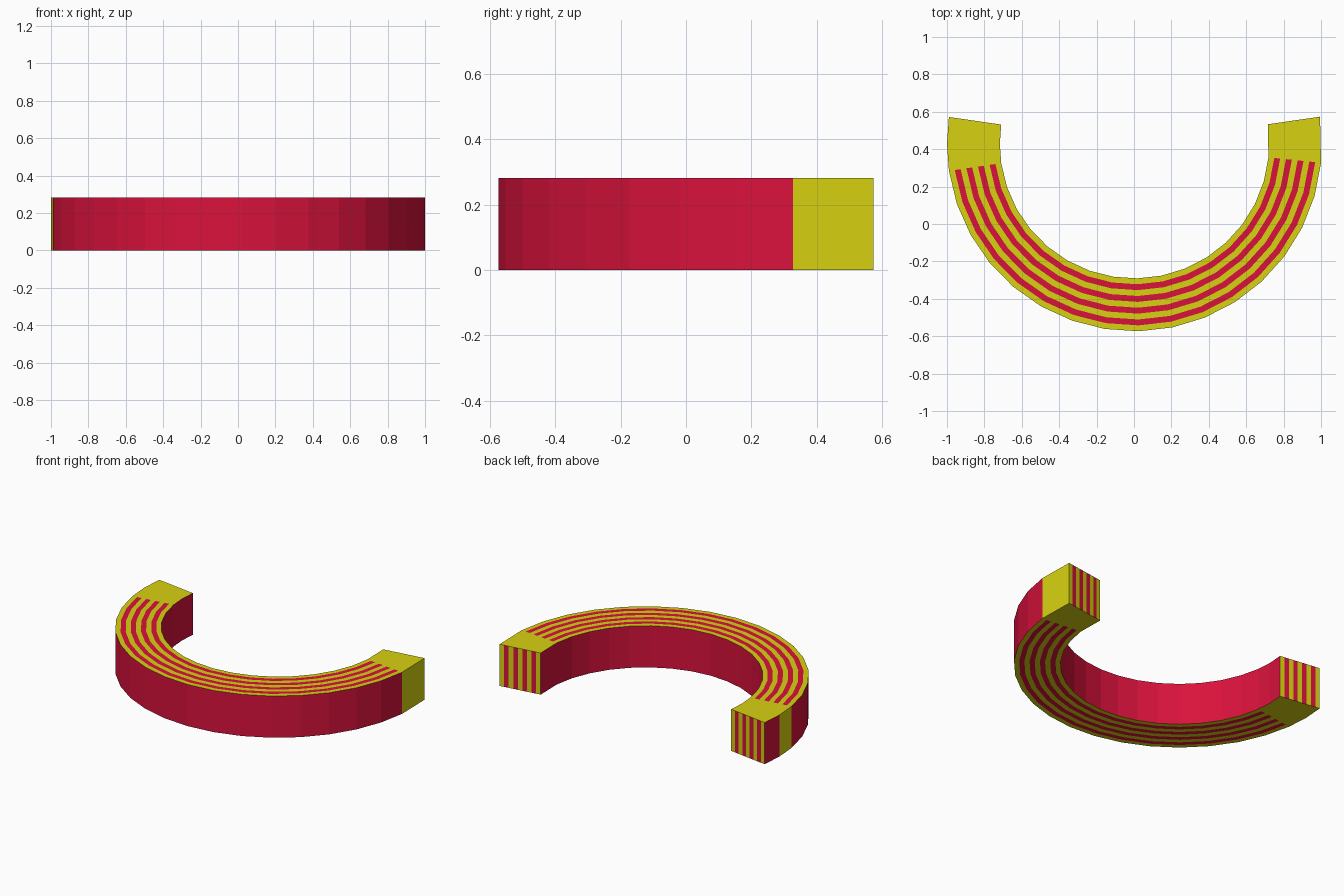
import bpy, bmesh, math

if "Cube" in bpy.data.objects:
    bpy.data.objects.remove(bpy.data.objects["Cube"])

CX, CY = 0.0026, 0.429
R_IN, R_OUT, HEIGHT = 0.72, 1.0026, 0.282
BANDS = 9            # alternating plain and striped bands across the width
STEPS = 16           # segments in the striped stretch


def material(name, rgb):
    m = bpy.data.materials.new(name)
    m.diffuse_color = (*rgb, 1)
    m.use_nodes = True
    m.node_tree.nodes["Principled BSDF"].inputs["Base Color"].default_value = m.diffuse_color
    return m


yellow = material("yellow", (0.68, 0.64, 0.005))
red = material("crimson", (0.70, 0.006, 0.045))
YELLOW, RED = 0, 1

# Angles around the arc: left cap (two segments), striped stretch, right cap
start, stop = 188.3, 354.2
angles = [171.8, 180.0]
angles += [start + (stop - start) * i / STEPS for i in range(STEPS + 1)]
angles.append(368.3)
radii = [R_IN + (R_OUT - R_IN) * i / BANDS for i in range(BANDS + 1)]

bm = bmesh.new()


def layer(z):
    return [[bm.verts.new((CX + r * math.cos(math.radians(a)),
                           CY + r * math.sin(math.radians(a)), z))
             for r in radii] for a in angles]


bottom, top = layer(0), layer(HEIGHT)


def face(verts, colour):
    bm.faces.new(verts).material_index = colour


last = len(angles) - 2
for i in range(last + 1):
    striped = 2 <= i < last
    # Striped top and bottom, plain at the caps
    for j in range(BANDS):
        colour = RED if striped and j % 2 else YELLOW
        for g in (top, bottom):
            face((g[i][j], g[i][j + 1], g[i + 1][j + 1], g[i + 1][j]), colour)
    # Inner and outer walls, with a yellow patch outside near each end
    for j in (0, BANDS):
        colour = YELLOW if j == BANDS and i in (1, last) else RED
        face((bottom[i][j], bottom[i + 1][j], top[i + 1][j], top[i][j]), colour)

# Striped end faces
for i in (0, -1):
    for j in range(BANDS):
        face((bottom[i][j], bottom[i][j + 1], top[i][j + 1], top[i][j]),
             RED if j % 2 else YELLOW)

bmesh.ops.recalc_face_normals(bm, faces=bm.faces[:])
mesh = bpy.data.meshes.new("striped_arc")
bm.to_mesh(mesh)
bm.free()
mesh.materials.append(yellow)
mesh.materials.append(red)
arc = bpy.data.objects.new("striped_arc", mesh)
bpy.context.collection.objects.link(arc)
